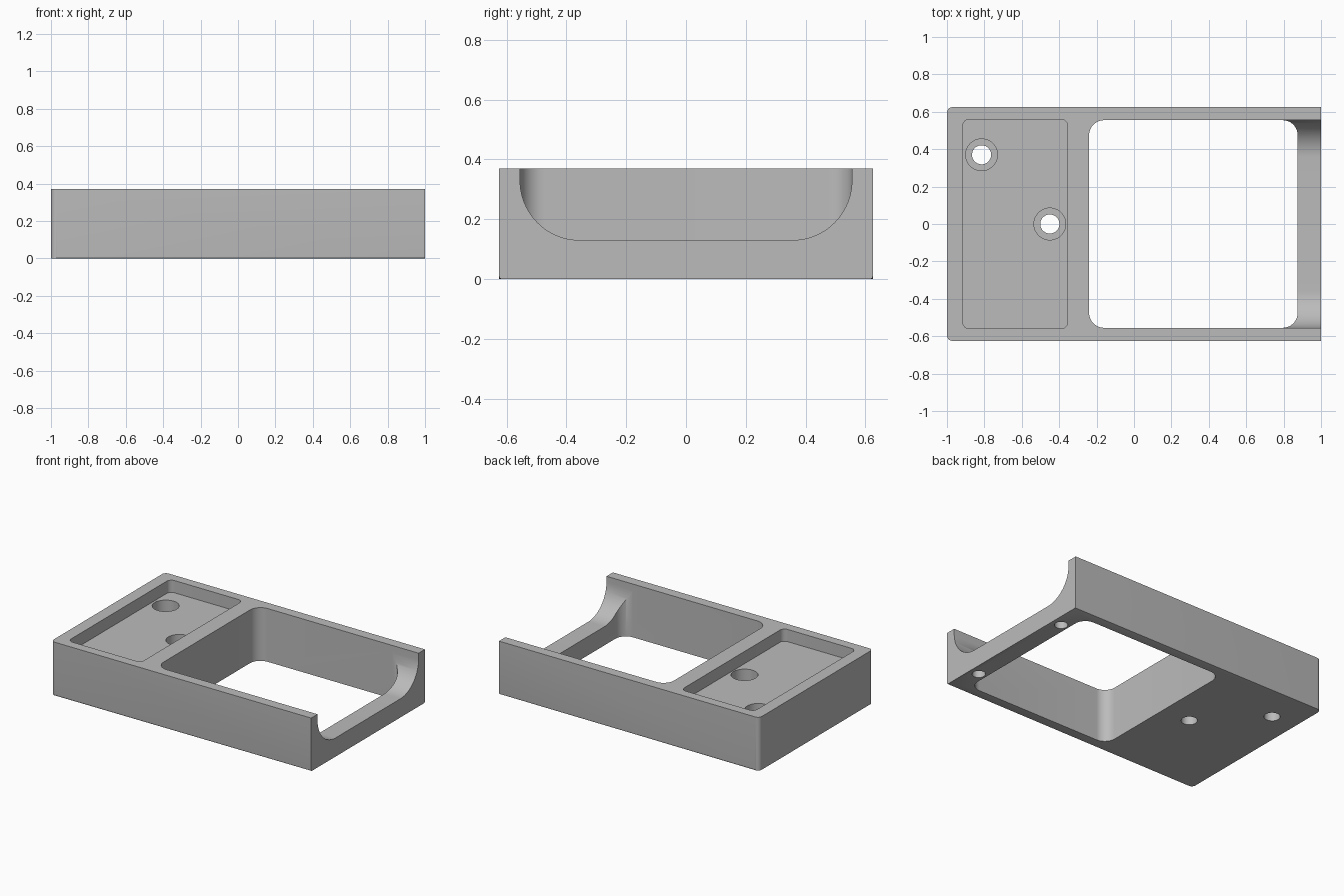
import bpy, bmesh, math

if "Cube" in bpy.data.objects:
    bpy.data.objects.remove(bpy.data.objects["Cube"], do_unlink=True)

L, W, H = 1.0, 0.625, 0.37

grey = bpy.data.materials.new("plain_grey")
grey.use_nodes = True
COLOUR = (0.5, 0.5, 0.5, 1)
grey.diffuse_color = COLOUR
grey.node_tree.nodes["Principled BSDF"].inputs["Base Color"].default_value = COLOUR


def block(name, x, y, z, rounding=()):
    """Box between ranges; rounding is a list of (edge test, radius, segments)."""
    bm = bmesh.new()
    bmesh.ops.create_cube(bm, size=1)
    for v in bm.verts:
        v.co = [sum(r) / 2 + c * (r[1] - r[0]) for c, r in zip(v.co, (x, y, z))]
    for test, radius, segs in rounding:
        edges = [e for e in bm.edges if test(*[v.co for v in e.verts])]
        bmesh.ops.bevel(bm, geom=edges, offset=radius, segments=segs,
                        profile=0.5, affect='EDGES')
    return finish(name, bm)


def cylinder(name, x, y, z, radius):
    bm = bmesh.new()
    bmesh.ops.create_cone(bm, cap_ends=True, segments=48, radius1=radius,
                          radius2=radius, depth=z[1] - z[0])
    bmesh.ops.translate(bm, verts=bm.verts, vec=(x, y, sum(z) / 2))
    return finish(name, bm)


def finish(name, bm):
    mesh = bpy.data.meshes.new(name)
    bm.to_mesh(mesh)
    bm.free()
    mesh.materials.append(grey)
    obj = bpy.data.objects.new(name, mesh)
    bpy.context.collection.objects.link(obj)
    return obj


def upright(a, b):
    return abs(a.z - b.z) > 0.05 and abs(a.x - b.x) < 1e-4


def lengthwise_low(a, b):
    return abs(a.x - b.x) > 0.05 and max(a.z, b.z) < 0.2


# Body: rounded closed end, eased lower long edges
body = block("tray_body", (-L, L), (-W, W), (0, H), [
    (lambda a, b: upright(a, b) and a.x < 0, 0.03, 8),
    (lambda a, b: lengthwise_low(a, b) and max(a.z, b.z) < 0.001
     and abs(a.y) > W - 0.001 and abs(b.y) > W - 0.001, 0.01, 3)])

# Large opening, shallow pocket and round-bottomed end notch
cutters = [
    block("opening_cutter", (-0.24, 0.875), (-0.555, 0.555), (-0.1, 0.6),
          [(upright, 0.08, 12)]),
    block("pocket_cutter", (-0.915, -0.355), (-0.56, 0.56), (0.285, 0.6),
          [(upright, 0.035, 8)]),
    block("notch_cutter", (0.7, 1.1), (-0.555, 0.555), (0.13, 0.6),
          [(lengthwise_low, 0.2, 20)]),
]

# Counterbored screw holes in the pocket
for x, y in ((-0.815, 0.37), (-0.45, 0.0)):
    cutters.append(cylinder("counterbore_cutter", x, y, (0.13, 0.5), 0.085))
    cutters.append(cylinder("screw_hole_cutter", x, y, (-0.1, 0.2), 0.051))

# Blind holes under the notched end
for side in (-1, 1):
    cutters.append(cylinder("blind_hole_cutter", 0.93, 0.4 * side, (-0.1, 0.1), 0.042))

bpy.context.view_layer.objects.active = body
body.select_set(True)
for cutter in cutters:
    mod = body.modifiers.new(cutter.name, 'BOOLEAN')
    mod.operation = 'DIFFERENCE'
    mod.solver = 'EXACT'
    mod.object = cutter
    bpy.ops.object.modifier_apply(modifier=mod.name)
for cutter in cutters:
    bpy.data.objects.remove(cutter, do_unlink=True)

bpy.ops.object.select_all(action='DESELECT')
body.select_set(True)
bpy.ops.object.shade_smooth_by_angle(angle=math.radians(35))
